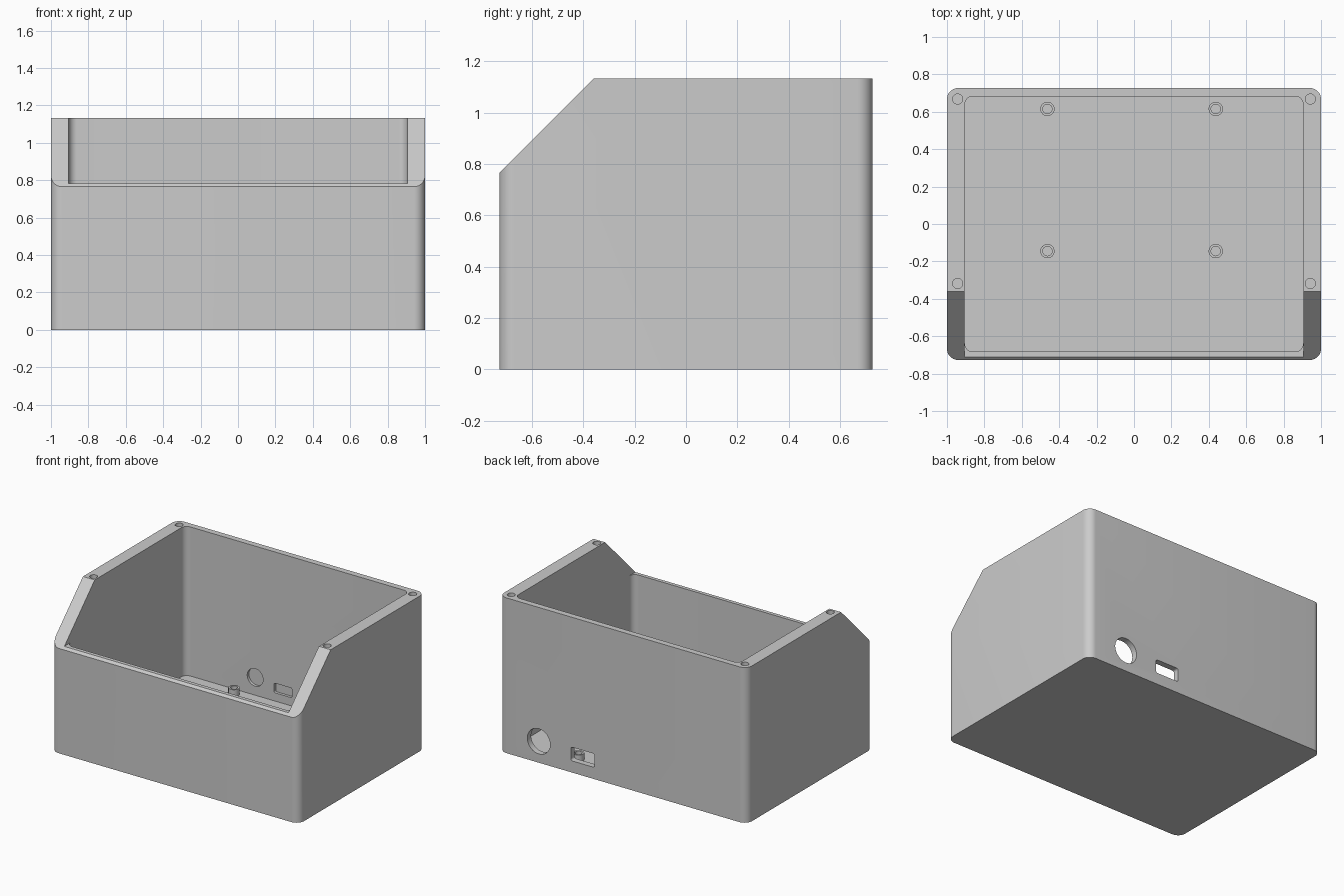
import bpy, bmesh, math
from mathutils import Matrix

if "Cube" in bpy.data.objects:
    bpy.data.objects.remove(bpy.data.objects["Cube"], do_unlink=True)

grey = bpy.data.materials.new("plain grey")
grey.use_nodes = True
colour = (0.6, 0.6, 0.6, 1)
grey.diffuse_color = colour
grey.node_tree.nodes["Principled BSDF"].inputs["Base Color"].default_value = colour

W, D, H = 1.0, 0.727, 1.133        # half width, half depth, height
IN_W, IN_D, FLOOR = 0.905, 0.683, 0.045
BACK, FRONT = Matrix.Rotation(math.pi / 2, 4, "X"), Matrix.Identity(4)


def rounded(w, d, r, steps=10):
    """Outline of a rectangle (half sizes w, d) with corner radius r."""
    pts = []
    for q, (sx, sy) in enumerate([(1, 1), (-1, 1), (-1, -1), (1, -1)]):
        for i in range(steps + 1):
            a = math.pi / 2 * (q + i / steps)
            pts.append((sx * (w - r) + r * math.cos(a), sy * (d - r) + r * math.sin(a)))
    return pts


def circle(r, n=48):
    return [(r * math.cos(math.tau * i / n), r * math.sin(math.tau * i / n)) for i in range(n)]


def prism(name, outline, depth, loc=(0, 0, 0), turn=None):
    """Extrude an outline along its local z, then turn and place it."""
    bm = bmesh.new()
    face = bm.faces.new([bm.verts.new((x, y, 0)) for x, y in outline])
    ext = bmesh.ops.extrude_face_region(bm, geom=[face])
    top = [v for v in ext["geom"] if isinstance(v, bmesh.types.BMVert)]
    bmesh.ops.translate(bm, vec=(0, 0, depth), verts=top)
    bmesh.ops.recalc_face_normals(bm, faces=bm.faces)
    bm.transform(Matrix.Translation(loc) @ (turn or Matrix.Identity(4)))
    mesh = bpy.data.meshes.new(name)
    bm.to_mesh(mesh)
    bm.free()
    mesh.materials.append(grey)
    obj = bpy.data.objects.new(name, mesh)
    bpy.context.collection.objects.link(obj)
    return obj


def apply_cuts(obj, cutters):
    """Subtract every cutter, apply, and remove the cutters."""
    for c in cutters:
        c.hide_render = True
        mod = obj.modifiers.new("cut", "BOOLEAN")
        mod.operation, mod.solver, mod.object = "DIFFERENCE", "EXACT", c
    bpy.ops.object.select_all(action="DESELECT")
    obj.select_set(True)
    bpy.context.view_layer.objects.active = obj
    for mod in list(obj.modifiers):
        bpy.ops.object.modifier_apply(modifier=mod.name)
    for c in cutters:
        bpy.data.objects.remove(c, do_unlink=True)
    bpy.ops.object.shade_smooth_by_angle(angle=math.radians(30))


# Case body: cavity, sloped front and low front opening
case = prism("case_body", rounded(W, D, 0.06), H)
cuts = [prism("cavity", rounded(IN_W, IN_D, 0.045), 2, (0, 0, FLOOR))]
slope_turn = Matrix.Rotation(math.pi / 2, 4, "Z") @ Matrix.Rotation(math.pi / 2, 4, "X")
slope = [(-D - 0.1, 0.665), (-0.26, 1.233), (-D - 0.1, 1.233)]
cuts.append(prism("slope", slope, 4, (-2, 0, 0), slope_turn))
opening = [(-IN_W, -1), (IN_W, -1), (IN_W, 0), (-IN_W, 0)]
cuts.append(prism("front_opening", opening, 1, (0, 0, 0.782)))

# Screw holes in the rim
for x in (-0.943, 0.943):
    for y in (-0.318, 0.668):
        cuts.append(prism("screw_hole", circle(0.027, 32), 0.4, (x, y, H - 0.25)))

# Round and slotted ports through the back wall
cuts.append(prism("round_port", circle(0.092), 0.2, (0.68, 0.8, 0.156), BACK))
cuts.append(prism("slot_port", rounded(0.096, 0.05, 0.015, 4), 0.2, (0.325, 0.8, 0.135), BACK))

# Shallow recesses on the inside of the back wall
cuts.append(prism("round_recess", circle(0.064), 0.1, (-0.34, IN_D + 0.02, 0.175), BACK))
cuts.append(prism("slot_recess", rounded(0.072, 0.035, 0.01, 4), 0.1, (-0.115, IN_D + 0.02, 0.14), BACK))
apply_cuts(case, cuts)

# Hollow board standoffs on the floor
for x in (-0.463, 0.437):
    for y in (-0.145, 0.615):
        post = prism("standoff", circle(0.038, 32), 0.053, (x, y, FLOOR - 0.003))
        apply_cuts(post, [prism("bore", circle(0.025, 32), 0.2, (x, y, FLOOR + 0.001))])
